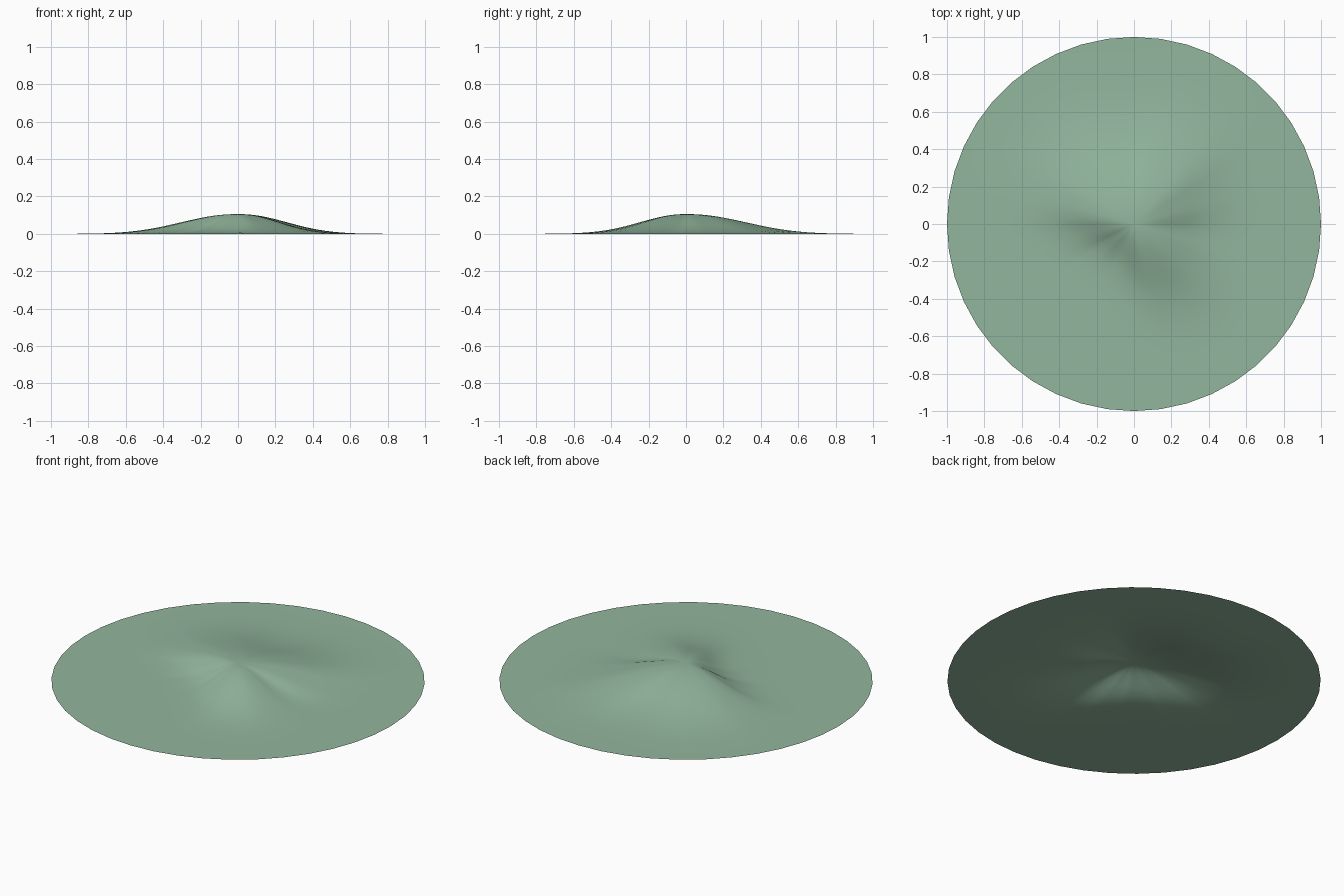
import bpy
import bmesh
import math

cube = bpy.data.objects.get("Cube")
if cube:
    bpy.data.objects.remove(cube, do_unlink=True)

SIDES, RINGS, PEAK = 44, 30, 0.105

# Half-height radius of the hill by compass angle: ridges are wide, gullies narrow
SPREAD = [(-8, .22), (18, .29), (45, .38), (70, .37), (95, .32), (122, .38),
          (150, .38), (170, .32), (188, .21), (212, .145), (240, .135),
          (262, .17), (288, .28), (315, .32), (335, .27), (352, .22)]


def spread(angle):
    """Smoothly blended hill radius at an angle in degrees."""
    a = (angle + 8) % 360 - 8
    for (a0, r0), (a1, r1) in zip(SPREAD, SPREAD[1:]):
        if a0 <= a <= a1:
            t = (a - a0) / (a1 - a0)
            return r0 + (r1 - r0) * t * t * (3 - 2 * t)
    return SPREAD[0][1]


def height(radius, angle):
    t = radius / spread(angle)
    fade = 1 - radius ** 4
    return fade * (PEAK * math.exp(-0.69 * t * t) + 0.006 * math.exp(-6 * radius * radius) * min(1, t))


# Terrain sheet: concentric rings around the summit
bm = bmesh.new()
summit = bm.verts.new((0, 0, PEAK))
previous = None
for ring in range(1, RINGS + 1):
    radius = (ring / RINGS) ** 1.3
    current = []
    for side in range(SIDES):
        a = math.tau * side / SIDES
        z = height(radius, math.degrees(a))
        current.append(bm.verts.new((radius * math.cos(a), radius * math.sin(a), z)))
    for i in range(SIDES):
        j = (i + 1) % SIDES
        if previous:
            bm.faces.new((previous[i], current[i], current[j], previous[j]))
        else:
            bm.faces.new((summit, current[i], current[j]))
    previous = current
for face in bm.faces:
    face.smooth = True

mesh = bpy.data.meshes.new("hill_terrain")
bm.to_mesh(mesh)
bm.free()
hill = bpy.data.objects.new("hill_terrain", mesh)
bpy.context.collection.objects.link(hill)

# Soft green ground colour
colour = (0.29, 0.47, 0.34, 1)
green = bpy.data.materials.new("sage_green")
green.use_nodes = True
green.diffuse_color = colour
green.node_tree.nodes["Principled BSDF"].inputs["Base Color"].default_value = colour
mesh.materials.append(green)
